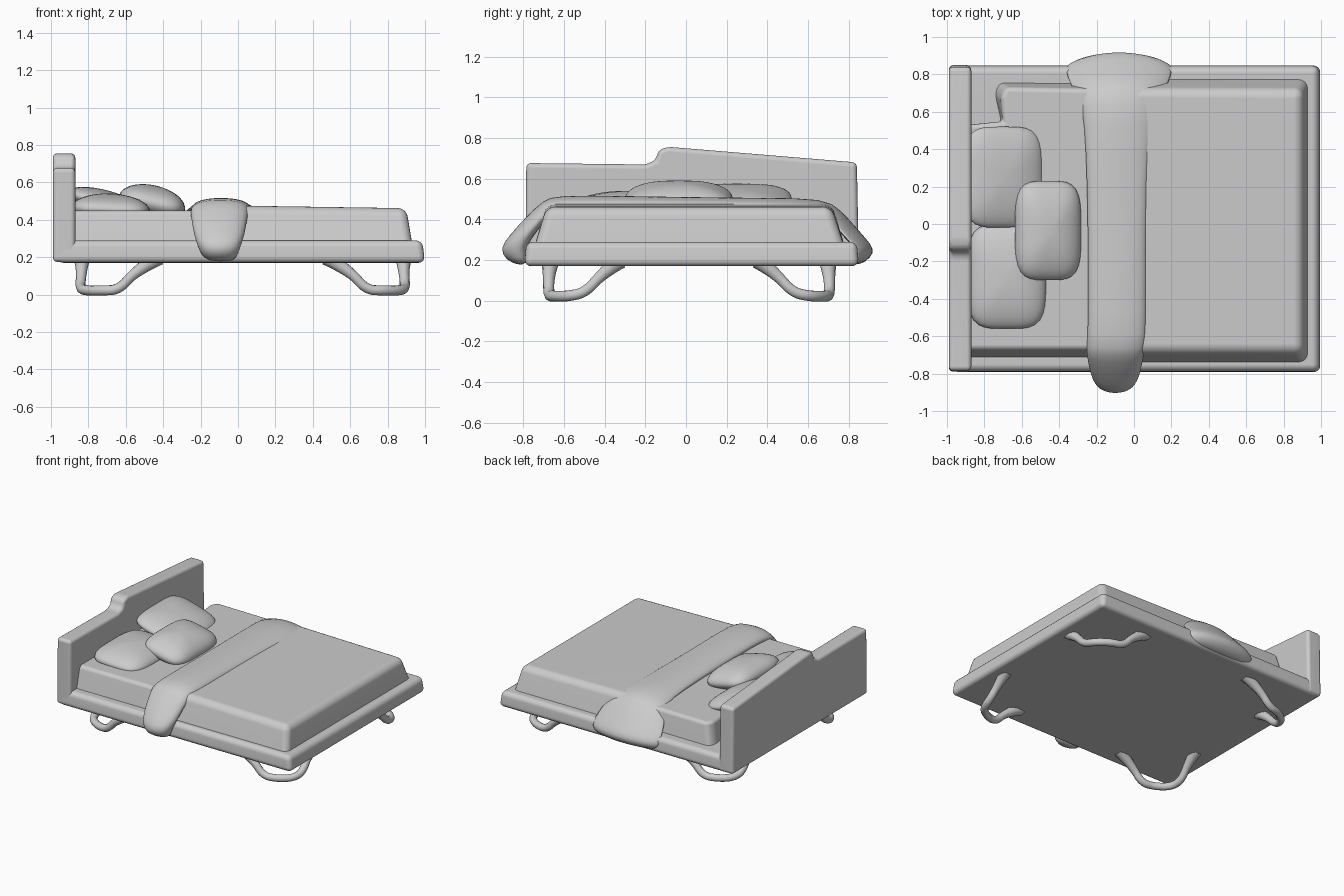
import bpy, bmesh, math
from mathutils import Vector

if "Cube" in bpy.data.objects:
    bpy.data.objects.remove(bpy.data.objects["Cube"])


def make(name, verts, faces, bevel=0, segs=4, subsurf=0):
    me = bpy.data.meshes.new(name)
    me.from_pydata(verts, [], faces)
    bm = bmesh.new()
    bm.from_mesh(me)
    bmesh.ops.recalc_face_normals(bm, faces=bm.faces)
    bm.to_mesh(me)
    bm.free()
    me.shade_smooth()
    ob = bpy.data.objects.new(name, me)
    bpy.context.collection.objects.link(ob)
    if bevel:
        m = ob.modifiers.new("bevel", 'BEVEL')
        m.width, m.segments = bevel, segs
        m.limit_method = 'ANGLE'
        m.angle_limit = math.radians(25)
        ob.modifiers.new("normals", 'WEIGHTED_NORMAL')
    if subsurf:
        m = ob.modifiers.new("smooth", 'SUBSURF')
        m.levels = m.render_levels = subsurf
    return ob


def prism(name, bottom, top, **kw):
    """Solid between two outlines with the same number of points."""
    n = len(bottom)
    faces = [tuple(range(n)), tuple(range(n, 2 * n))]
    faces += [(i, (i + 1) % n, n + (i + 1) % n, n + i) for i in range(n)]
    return make(name, list(bottom) + list(top), faces, **kw)


def rect(x0, x1, y0, y1, z):
    return [(x0, y0, z), (x1, y0, z), (x1, y1, z), (x0, y1, z)]


def cushion(name, loc, half, tilt):
    """Soft pillow: a sphere squared off in plan."""
    bm = bmesh.new()
    bmesh.ops.create_uvsphere(bm, u_segments=48, v_segments=24, radius=1)
    for v in bm.verts:
        x, y, z = v.co
        r = math.hypot(x, y)
        k = ((x / r) ** 4 + (y / r) ** 4) ** -0.25 if r > 1e-5 else 1
        v.co = (x * k * half[0], y * k * half[1], z * half[2])
    me = bpy.data.meshes.new(name)
    bm.to_mesh(me)
    bm.free()
    me.shade_smooth()
    ob = bpy.data.objects.new(name, me)
    ob.location = loc
    ob.rotation_euler = (0, tilt, 0)
    bpy.context.collection.objects.link(ob)


# Platform frame
prism("bed_frame", rect(-0.97, 1.0, -0.795, 0.85, 0.17),
      rect(-0.97, 0.985, -0.785, 0.84, 0.29), bevel=0.035)

# Headboard with a stepped, sloping top edge
edge = [(-.79, .175), (.85, .175), (.84, .68), (.6, .70), (-.09, .757),
        (-.135, .74), (-.15, .69), (-.20, .67), (-.785, .677)]
prism("headboard", [(-0.99, y, z) for y, z in edge],
      [(-0.87, y, z) for y, z in edge], bevel=0.035)

# Mattress with the open corner beside the headboard
low = [(-.9, -.72), (.90, -.72), (.90, .75), (-.73, .76), (-.75, .70),
       (-.71, .54), (-.9, .52)]
high = [(-.9, -.67), (.87, -.67), (.87, .70), (-.68, .73), (-.71, .68),
        (-.70, .55), (-.9, .53)]
prism("mattress", [(x, y, .25) for x, y in low],
      [(x, y, .45) for x, y in high], bevel=0.025)

# Blanket tucked over the lower part of the bed
prism("blanket", rect(-0.16, 0.935, -0.75, 0.785, 0.25),
      [(-.16, -.685, .478), (.90, -.685, .462), (.90, .715, .462),
       (-.16, .72, .478)], bevel=0.045, segs=5)

# Folded-back blanket: inner y, z, outer y, z, middle x, half width
fold = [(-.78, .18, -.82, .175, -.09, .07), (-.78, .22, -.89, .20, -.10, .10),
        (-.78, .27, -.915, .26, -.10, .12), (-.74, .33, -.87, .32, -.10, .14),
        (-.70, .38, -.78, .42, -.10, .15), (-.66, .42, -.70, .495, -.10, .16),
        (-.60, .44, -.64, .52, -.09, .16), (-.30, .44, -.30, .515, -.09, .16),
        (0, .44, 0, .51, -.09, .16), (.40, .44, .40, .505, -.09, .17),
        (.64, .44, .68, .505, -.08, .20), (.70, .41, .76, .45, -.08, .24),
        (.74, .35, .84, .355, -.08, .27), (.80, .29, .915, .275, -.08, .29),
        (.84, .24, .925, .235, -.08, .29), (.84, .20, .885, .19, -.08, .26),
        (.82, .18, .84, .178, -.08, .22)]
cols = 16
verts = []
for iy, iz, oy, oz, cx, w in fold:
    power = 1.3 if iy > 0.6 else 0.6
    for c in range(cols + 1):
        t = math.pi * c / cols
        s = max(math.sin(t), 0) ** power
        verts.append((cx - w * math.cos(t), iy + (oy - iy) * s, iz + (oz - iz) * s))
n = cols + 1
faces = [(r * n + c, r * n + c + 1, (r + 1) * n + c + 1, (r + 1) * n + c)
         for r in range(len(fold) - 1) for c in range(cols)]
faces += [(r * n, r * n + cols, (r + 1) * n + cols, (r + 1) * n)
          for r in range(len(fold) - 1)]
faces += [tuple(range(n)), tuple(range((len(fold) - 1) * n, len(fold) * n))]
make("blanket_fold", verts, faces, subsurf=1)

# Pillows
cushion("top_pillow", (-.46, -.035, .49), (.18, .265, .095), .22)
cushion("front_pillow", (-.68, -.28, .455), (.21, .28, .085), .05)
cushion("back_pillow", (-.70, .25, .485), (.22, .27, .07), .28)

# Looped corner legs
path = [(.45, -.68, .20), (.58, -.69, .12), (.66, -.69, .025), (.76, -.67, .022),
        (.85, -.60, .022), (.87, -.51, .04), (.86, -.43, .13), (.86, -.34, .20)]
for sx, side in ((-1, "head"), (1, "foot")):
    for sy, end in ((1, "front"), (-1, "back")):
        cu = bpy.data.curves.new(f"{side}_{end}_leg", 'CURVE')
        cu.dimensions = '3D'
        cu.bevel_depth, cu.bevel_resolution = 0.027, 3
        cu.use_fill_caps = True
        sp = cu.splines.new('NURBS')
        sp.points.add(len(path) - 1)
        for p, (x, y, z) in zip(sp.points, path):
            p.co = (0.025 + sx * x, 0.015 + sy * y, z, 1)
        sp.points[0].radius = sp.points[-1].radius = 1.7
        sp.use_endpoint_u = True
        sp.order_u = 3
        bpy.context.collection.objects.link(bpy.data.objects.new(cu.name, cu))
